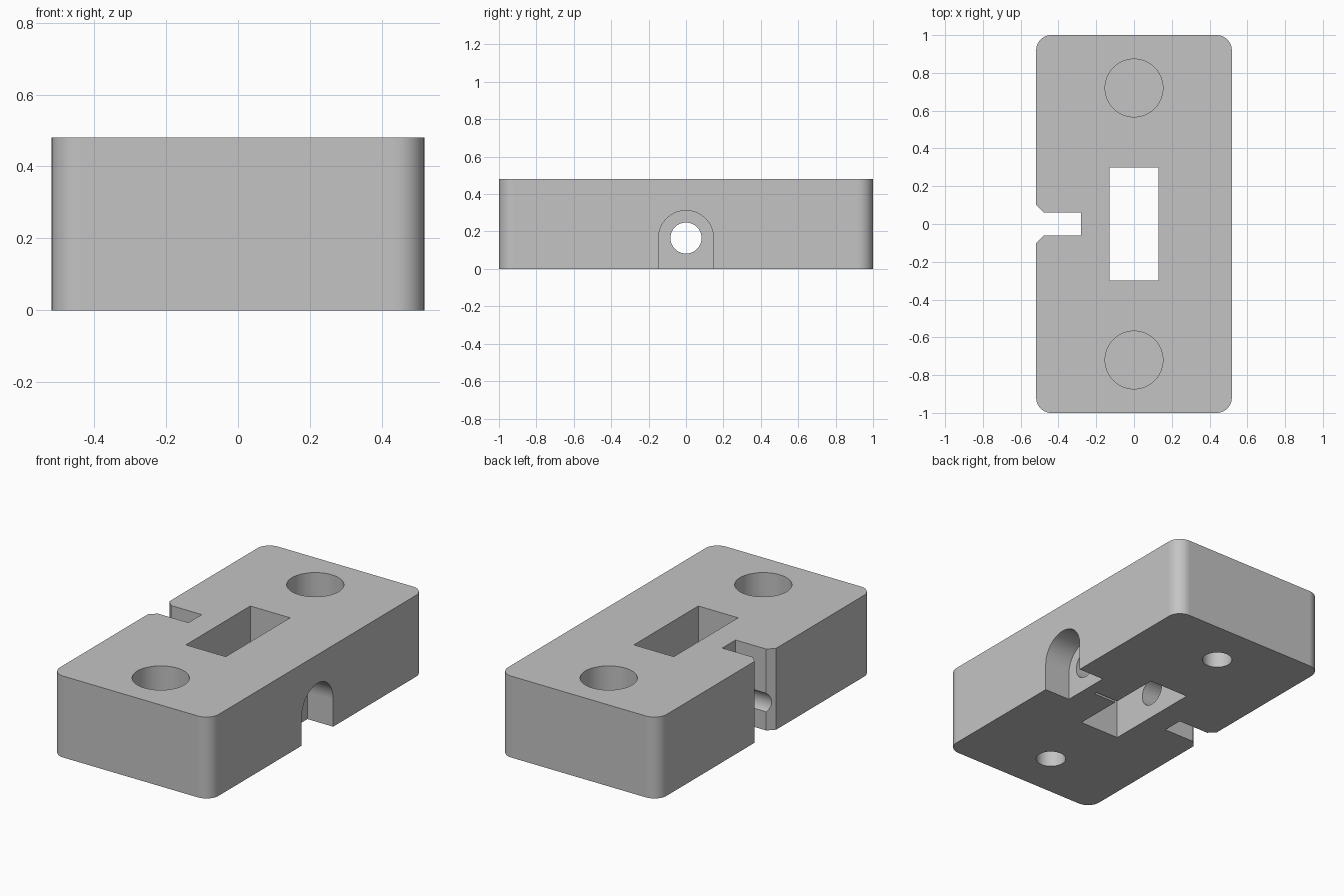
import bpy, bmesh
from math import sin, cos, pi

if "Cube" in bpy.data.objects:
    bpy.data.objects.remove(bpy.data.objects["Cube"])

W, L, H = 0.518, 1.0, 0.48      # half width, half length, height
BORE_Z = 0.165


def arc(cx, cy, r, start, end, n):
    """Points on an arc, angles in multiples of pi."""
    return [(cx + r * cos(pi * (start + (end - start) * i / n)),
             cy + r * sin(pi * (start + (end - start) * i / n))) for i in range(n + 1)]


def circle(cx, cy, r, n=64):
    return arc(cx, cy, r, 0, 2, n)[:-1]


def rect(x0, y0, x1, y1):
    return [(x0, y0), (x1, y0), (x1, y1), (x0, y1)]


def prism(name, outline, lo, hi, axis="z"):
    """Extrude an outline along z (outline in x, y) or along x (outline in y, z)."""
    place = (lambda a, b, t: (a, b, t)) if axis == "z" else (lambda a, b, t: (t, a, b))
    bm = bmesh.new()
    base = bm.faces.new([bm.verts.new(place(a, b, lo)) for a, b in outline])
    top = bmesh.ops.extrude_face_region(bm, geom=[base])["geom"]
    verts = [v for v in top if isinstance(v, bmesh.types.BMVert)]
    bmesh.ops.translate(bm, verts=verts, vec=place(0, 0, hi - lo))
    bmesh.ops.recalc_face_normals(bm, faces=bm.faces)
    mesh = bpy.data.meshes.new(name)
    bm.to_mesh(mesh)
    bm.free()
    obj = bpy.data.objects.new(name, mesh)
    bpy.context.collection.objects.link(obj)
    return obj


# Block with rounded corners and a chamfered cable slot on its right side
r = 0.08
outline = (arc(W - r, L - r, r, 0, 0.5, 12) + arc(r - W, L - r, r, 0.5, 1, 12)
           + [(-W, 0.1), (-0.48, 0.062), (-0.28, 0.062),
              (-0.28, -0.062), (-0.48, -0.062), (-W, -0.1)]
           + arc(r - W, r - L, r, 1, 1.5, 12) + arc(W - r, r - L, r, 1.5, 2, 12))
block = prism("mounting_block", outline, 0, H)

# Cutters: window, cross bore, arched pocket, thin slit, screw holes
cutters = [
    prism("window_cutter", rect(-0.13, -0.3, 0.13, 0.3), -0.1, H + 0.1),
    prism("bore_cutter", circle(0, BORE_Z, 0.083), -0.7, 0.45, "x"),
    prism("arch_cutter", [(-0.147, -0.1), (0.147, -0.1)]
          + arc(0, BORE_Z, 0.147, 0, 1, 32), 0.35, 0.7, "x"),
    prism("slit_cutter", rect(0.1, -0.008, 0.28, 0.008), -0.1, BORE_Z),
]
for side in (-1, 1):
    y = side * 0.72
    cutters.append(prism("counterbore_cutter", circle(0, y, 0.153), 0.2, H + 0.1))
    cutters.append(prism("screw_hole_cutter", circle(0, y, 0.082), -0.1, 0.185))

bpy.context.view_layer.objects.active = block
for cutter in cutters:
    cutter.hide_render = True
    mod = block.modifiers.new(cutter.name, "BOOLEAN")
    mod.operation = "DIFFERENCE"
    mod.solver = "EXACT"
    mod.object = cutter
    bpy.ops.object.modifier_apply(modifier=mod.name)
    bpy.data.objects.remove(cutter)

# Single grey material
grey = bpy.data.materials.new("plain_grey")
grey.use_nodes = True
colour = (0.55, 0.55, 0.55, 1)
grey.diffuse_color = colour
grey.node_tree.nodes["Principled BSDF"].inputs["Base Color"].default_value = colour
block.data.materials.clear()
block.data.materials.append(grey)

# Smooth curved walls, keep the flat planes flat
bpy.ops.object.select_all(action="DESELECT")
block.select_set(True)
bpy.ops.object.shade_smooth_by_angle(angle=pi / 6)
for face in block.data.polygons:
    face.material_index = 0
    if max(abs(c) for c in face.normal) > 0.9999:
        face.use_smooth = False
